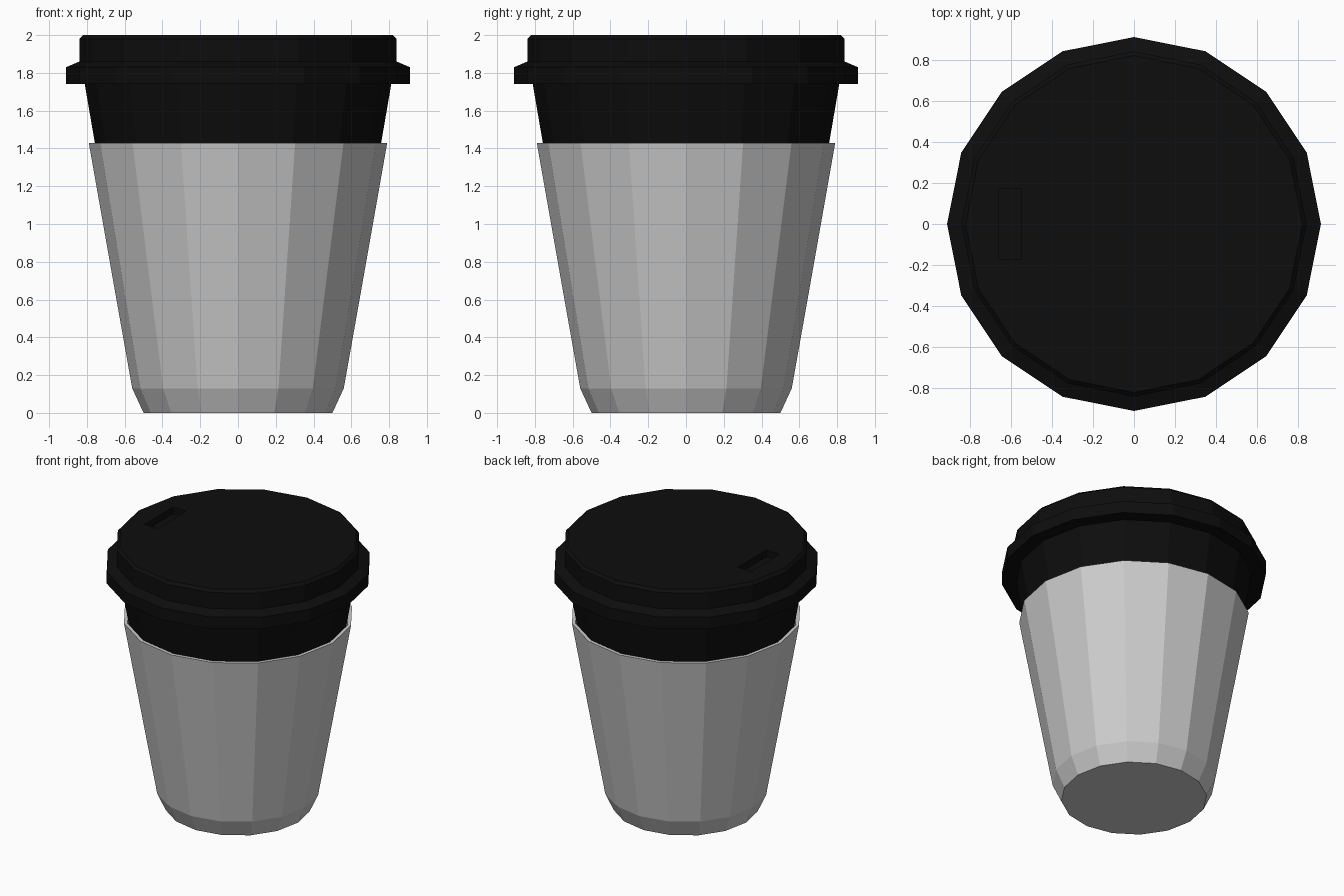
import bpy, bmesh, math

if "Cube" in bpy.data.objects:
    bpy.data.objects.remove(bpy.data.objects["Cube"])

SIDES = 16


def material(name, rgb):
    m = bpy.data.materials.new(name)
    m.diffuse_color = (*rgb, 1)
    m.use_nodes = True
    m.node_tree.nodes["Principled BSDF"].inputs["Base Color"].default_value = m.diffuse_color
    return m


def lathe(name, profile, mat):
    """Revolve (radius, z) points into a closed-ended faceted body."""
    bm = bmesh.new()
    rings = []
    for r, z in profile:
        rings.append([bm.verts.new((r * math.cos(2 * math.pi * i / SIDES),
                                    r * math.sin(2 * math.pi * i / SIDES), z))
                      for i in range(SIDES)])
    for a, b in zip(rings, rings[1:]):
        for i in range(SIDES):
            j = (i + 1) % SIDES
            bm.faces.new((a[i], a[j], b[j], b[i]))
    bm.faces.new(rings[0][::-1])
    bm.faces.new(rings[-1])
    bmesh.ops.recalc_face_normals(bm, faces=bm.faces)
    mesh = bpy.data.meshes.new(name)
    bm.to_mesh(mesh)
    bm.free()
    mesh.materials.append(mat)
    ob = bpy.data.objects.new(name, mesh)
    bpy.context.collection.objects.link(ob)
    return ob


black = material("matte black", (0.004, 0.004, 0.004))
grey = material("light grey", (0.6, 0.6, 0.6))

# Outer cup wall, with a thin rim folding inside
lathe("cup_sleeve", [(0.50, 0), (0.56, 0.13), (0.64, 0.58), (0.79, 1.43),
                     (0.765, 1.43), (0.745, 1.33)], grey)

# Dark upper wall showing between sleeve and lid
lathe("upper_wall", [(0.743, 1.34), (0.758, 1.43), (0.813, 1.75)], black)

# Lid: overhanging flange, straight side and chamfered top edge
lid = lathe("lid", [(0.80, 1.74), (0.91, 1.74), (0.91, 1.83), (0.84, 1.86),
                    (0.84, 1.98), (0.82, 2.0)], black)

# Drinking slot cut into the lid
bpy.ops.mesh.primitive_cube_add(size=1, location=(-0.605, 0, 2.0))
cutter = bpy.context.object
cutter.name = "slot_cutter"
cutter.scale = (0.11, 0.34, 0.10)
cutter.data.materials.append(black)
cutter.hide_render = True
cutter.hide_set(True)
cut = lid.modifiers.new("drinking_slot", 'BOOLEAN')
cut.operation = 'DIFFERENCE'
cut.solver = 'EXACT'
cut.object = cutter
